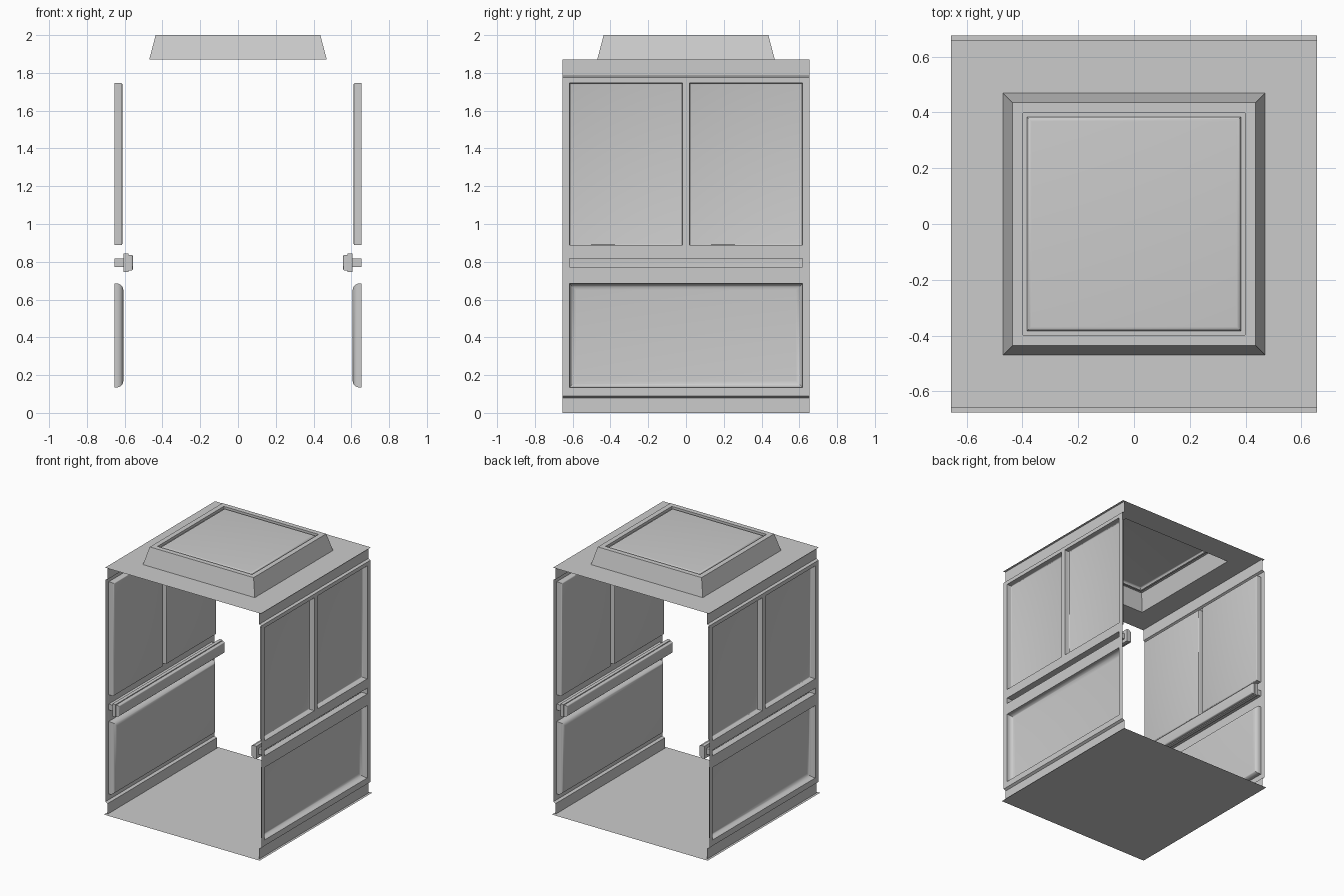
import bpy, bmesh, math

if "Cube" in bpy.data.objects:
    bpy.data.objects.remove(bpy.data.objects["Cube"])


def rings(bm, loops, place, cap=True):
    """Pressed sheet: nested rectangles (a0, a1, b0, b1, depth) joined by quads."""
    prev = None
    for a0, a1, b0, b1, d in loops:
        cur = [bm.verts.new(place(a, b, d))
               for a, b in ((a0, b0), (a1, b0), (a1, b1), (a0, b1))]
        if prev:
            for i in range(4):
                j = (i + 1) % 4
                bm.faces.new((prev[i], prev[j], cur[j], cur[i]))
        prev = cur
    if cap:
        bm.faces.new(prev)


def inset(rect, steps):
    """Turn (inset, depth) steps into nested rectangles."""
    a0, a1, b0, b1 = rect
    return [(a0 + s, a1 - s, b0 + s, b1 - s, d) for s, d in steps]


def arc(x_from, x_to, r, n=6):
    """Straight press, then a rounded shoulder of radius r."""
    s = 1 if x_to > x_from else -1
    out = [(0, x_from)]
    for i in range(n + 1):
        t = math.pi / 2 * i / n
        out.append((r * (1 - math.cos(t)), x_to - s * r * (1 - math.sin(t))))
    return out


def finish(name, bm, flip=False):
    bmesh.ops.remove_doubles(bm, verts=bm.verts, dist=1e-5)
    bmesh.ops.recalc_face_normals(bm, faces=bm.faces)
    if flip:
        bmesh.ops.reverse_faces(bm, faces=bm.faces)
    me = bpy.data.meshes.new(name)
    bm.to_mesh(me)
    bm.free()
    ob = bpy.data.objects.new(name, me)
    bpy.context.collection.objects.link(ob)
    bpy.ops.object.select_all(action='DESELECT')
    bpy.context.view_layer.objects.active = ob
    ob.select_set(True)
    bpy.ops.object.shade_smooth_by_angle(angle=math.radians(35))
    return ob


flat = lambda a, b, d: (a, b, d)
X, Y, W = 0.655, 0.655, 0.637      # wall plane, wall half depth, inset strip plane

# floor sheet
bm = bmesh.new()
rings(bm, [(-X, X, -0.675, 0.675, 0)], flat)
finish("floor", bm)

# ceiling sheet with raised hollow hatch and grooved centre panel
bm = bmesh.new()
loops = [(-X, X, -0.66, 0.66, 1.87)]
hatch = [(0.47, 1.87), (0.436, 2.0), (0.398, 2.0), (0.398, 1.98), (0.384, 1.98)]
hatch += [(0.384 - s, d) for s, d in arc(1.98, 1.997, 0.016)[1:]]
loops += [(-h, h, -h, h, z) for h, z in hatch]
rings(bm, loops, flat)
finish("ceiling", bm)

# openings in the wall: (y0, y1, z0, z1)
LOWER = (-0.617, 0.617, 0.135, 0.685)
SLOT = (-0.617, 0.617, 0.773, 0.817)
WINDOWS = [(-0.617, -0.018, 0.888, 1.746), (0.018, 0.617, 0.888, 1.746)]
HOLES = [LOWER, SLOT] + WINDOWS

for side, s in (("right", 1), ("left", -1)):
    place = lambda a, b, d: (s * d, a, b)

    # wall sheet around the openings
    bm = bmesh.new()
    ys = [-Y, -0.617, -0.018, 0.018, 0.617, Y]
    zs = [0.09, 0.135, 0.685, 0.773, 0.817, 0.888, 1.746, 1.775]
    for y0, y1 in zip(ys, ys[1:]):
        for z0, z1 in zip(zs, zs[1:]):
            cy, cz = (y0 + y1) / 2, (z0 + z1) / 2
            if not any(h[0] < cy < h[1] and h[2] < cz < h[3] for h in HOLES):
                rings(bm, [(y0, y1, z0, z1, X)], place)

    # inset base and top strips with their ledges
    for profile in (((W, 0), (W, 0.08), (X, 0.09)), ((X, 1.775), (W, 1.783), (W, 1.87))):
        for (x0, z0), (x1, z1) in zip(profile, profile[1:]):
            bm.faces.new([bm.verts.new((s * x, y, z)) for x, y, z in
                          ((x0, -Y, z0), (x0, Y, z0), (x1, Y, z1), (x1, -Y, z1))])

    # pressed panels
    for win in WINDOWS:
        rings(bm, inset(win, arc(X, 0.612, 0.008, 3)), place)
    rings(bm, inset(LOWER, arc(X, 0.607, 0.035)), place)
    finish("wall_" + side, bm)

    # handrail: narrow stem, wider flange, softened grip
    bm = bmesh.new()
    steps = [(0, X), (0, 0.605), (-0.026, 0.605), (-0.026, 0.579)]
    steps += [(-0.02 + i, d) for i, d in arc(0.579, 0.556, 0.010, 4)]
    rings(bm, inset(SLOT, steps), place)
    finish("handrail_" + side, bm)
